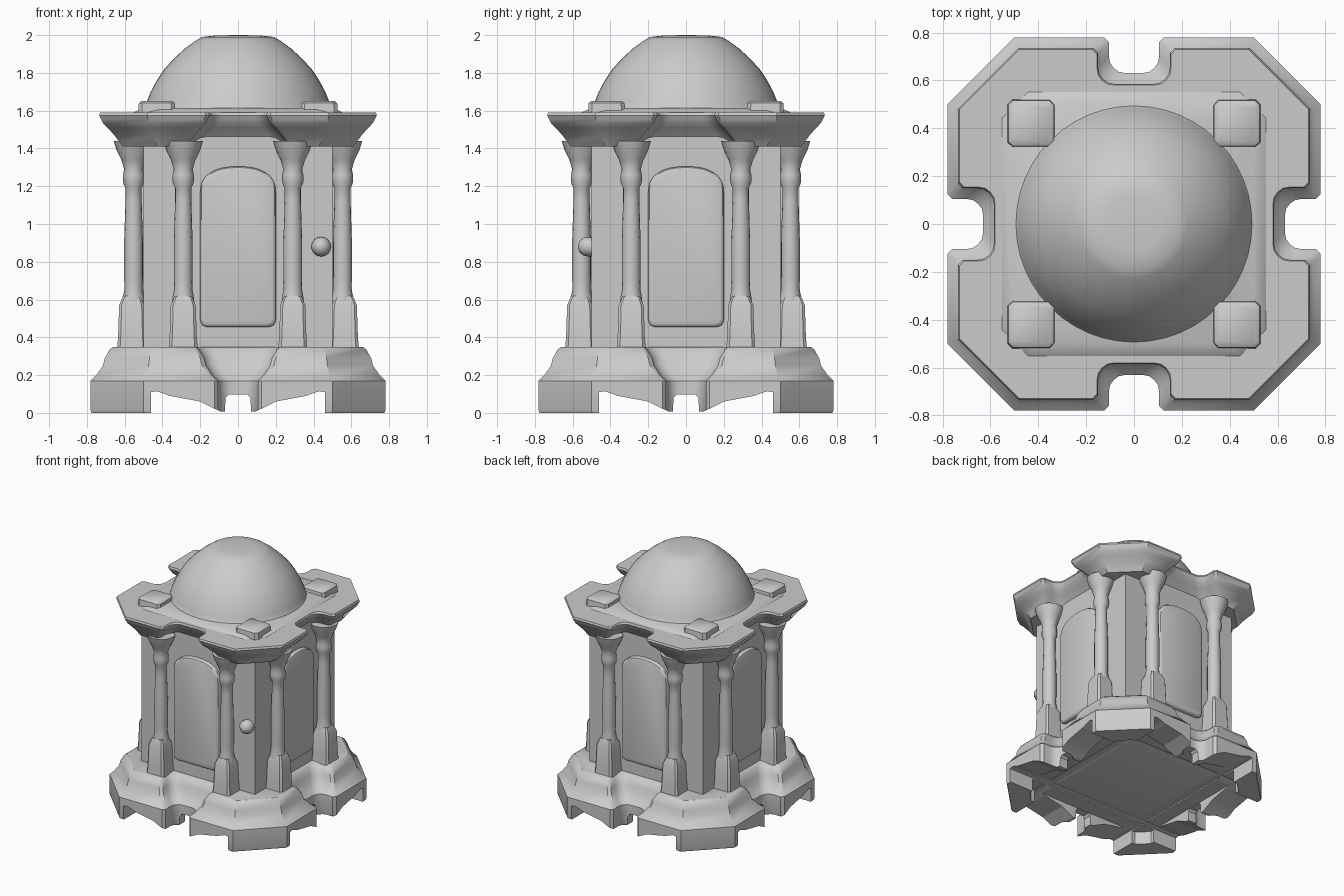
import bpy, bmesh, math
from mathutils import Matrix, Vector

if "Cube" in bpy.data.objects:
    bpy.data.objects.remove(bpy.data.objects["Cube"])


def loft(name, rings, smooth=35, rot=0):
    """Skin equal-length closed rings, cap both ends."""
    bm = bmesh.new()
    m = Matrix.Rotation(rot, 3, 'Z')
    vs = [[bm.verts.new(m @ Vector(p)) for p in r] for r in rings]
    n = len(rings[0])
    for a, b in zip(vs, vs[1:]):
        for i in range(n):
            j = (i + 1) % n
            bm.faces.new((a[i], a[j], b[j], b[i]))
    bm.faces.new(vs[0][::-1])
    bm.faces.new(vs[-1])
    bmesh.ops.recalc_face_normals(bm, faces=bm.faces)
    me = bpy.data.meshes.new(name)
    bm.to_mesh(me)
    bm.free()
    ob = bpy.data.objects.new(name, me)
    bpy.context.collection.objects.link(ob)
    select(ob)
    if smooth:
        bpy.ops.object.shade_smooth_by_angle(angle=math.radians(smooth))
    return ob


def select(ob):
    bpy.ops.object.select_all(action='DESELECT')
    ob.select_set(True)
    bpy.context.view_layer.objects.active = ob


def outline(o, z):
    """Chamfered square with a rounded notch in each side, offset inward by o."""
    A, C, w, D, r = 0.78 - o, 0.5 - 0.414 * o, 0.105 + o, 0.63 - o, 0.07
    half = [(-C, -A), (-w - .02, -A), (-w, -A + .02), (-w, -D - r),
            (-w + .08 * r, -D - .6 * r), (-w + .3 * r, -D - .3 * r),
            (-w + .6 * r, -D - .08 * r), (-w + r, -D)]
    side = half + [(-x, y) for x, y in reversed(half)]
    ring = []
    for k in range(4):
        c, s = round(math.cos(k * math.pi / 2)), round(math.sin(k * math.pi / 2))
        ring += [(x * c - y * s, x * s + y * c, z) for x, y in side]
    return ring


def circle(x, y, z, r, n):
    return [(x + r * math.cos(i * math.tau / n), y + r * math.sin(i * math.tau / n), z)
            for i in range(n)]


def rect(x, y, z, h):
    b = h * 0.8
    return [(x + i, y + j, z) for i, j in ((-b, -h), (b, -h), (h, -b), (h, b),
                                           (b, h), (-b, h), (-h, b), (-h, -b))]


def subtract(ob, cutter):
    cutter.hide_render = True
    mod = ob.modifiers.new("cut", 'BOOLEAN')
    mod.operation, mod.solver, mod.object = 'DIFFERENCE', 'EXACT', cutter
    select(ob)
    bpy.ops.object.modifier_apply(modifier=mod.name)
    bpy.data.objects.remove(cutter)


# Stepped base
base = loft("base", [outline(o, z) for z, o in (
    (0, 0.005), (0.015, 0), (0.17, 0), (0.2, 0.03), (0.25, 0.065),
    (0.29, 0.075), (0.335, 0.1), (0.35, 0.12))])

# Hollow underside, leaving corner feet and small teeth beside the notches
a, c = 0.57, 0.49
floor = [(-c, -a), (c, -a), (a, -c), (a, c), (c, a), (-c, a), (-a, c), (-a, -c)]
subtract(base, loft("floor_cutter", [[(x, y, z) for x, y in floor] for z in (-0.1, 0.1)], 0))
arch = [(-.46, -.1), (-.46, .11), (-.43, .115), (-.36, .09), (-.2, .06),
        (-.095, .008), (-.07, .008), (-.065, .08), (-.05, .098)]
arch += [(-x, z) for x, z in reversed(arch)]
for k in range(2):
    subtract(base, loft("arch_cutter", [[(x, y, z) for x, z in arch] for y in (-1, 1)],
                        0, k * math.pi / 2))
select(base)
bpy.ops.object.shade_smooth_by_angle(angle=math.radians(35))

# Square body
loft("body", [[(s * 0.5, t * 0.5, z) for s, t in ((-1, -1), (1, -1), (1, 1), (-1, 1))]
              for z in (0.3, 1.55)])

# Arched panels, one on each face
panel = [(-0.2, 0.49), (-0.19, 0.465), (-0.165, 0.455), (0.165, 0.455), (0.19, 0.465), (0.2, 0.49)]
for i in range(17):
    t = math.pi * i / 16
    cx, sx = math.cos(t), math.sin(t)
    panel.append((0.2 * math.copysign(abs(cx) ** 0.85, cx), 1.17 + 0.135 * sx ** 0.85
                  if sx > 1e-6 else 1.17))


def panel_ring(y, inset):
    return [(x * (1 - inset / 0.2), y, 0.88 + (z - 0.88) * (1 - inset / 0.42)) for x, z in panel]


shaft = [(0.58, 0.06), (0.62, 0.055), (0.66, 0.048), (0.72, 0.05), (0.9, 0.05), (1.12, 0.043),
         (1.19, 0.043), (1.22, 0.056), (1.26, 0.056), (1.29, 0.05), (1.34, 0.065),
         (1.39, 0.09), (1.44, 0.105)]
for k, side in enumerate(("front", "right", "back", "left")):
    rot = k * math.pi / 2
    loft(side + "_panel", [panel_ring(-0.46, 0), panel_ring(-0.52, 0),
                           panel_ring(-0.53, 0.006), panel_ring(-0.535, 0.018)], 35, rot)
    # Columns on pedestals, two per side
    for x, tag in ((-0.29, "_column_a"), (0.29, "_column_b")):
        loft(side + tag, [circle(x, -0.553, z, r, 16) for z, r in shaft], 50, rot)
        loft(side + tag + "_pedestal", [rect(x, -0.563, z, h) for z, h in (
            (0.33, 0.078), (0.4, 0.072), (0.57, 0.066), (0.62, 0.045))], 35, rot)

# Round knob beside the front right corner
loft("knob", [[(0.44 + r * math.cos(i * math.tau / 16), y, 0.88 + r * math.sin(i * math.tau / 16))
               for i in range(16)] for y, r in (
    (-0.48, 0.05), (-0.52, 0.052), (-0.545, 0.046), (-0.563, 0.03), (-0.572, 0.01))], 60)

# Cornice
loft("cornice", [outline(o, z) for z, o in (
    (1.41, 0.17), (1.43, 0.155), (1.47, 0.125), (1.51, 0.09), (1.535, 0.065),
    (1.555, 0.055), (1.575, 0.045), (1.59, 0.05))])

# Roof plinth and corner blocks
loft("roof_plinth", [rect(0, 0, 1.58, 0.56), rect(0, 0, 1.592, 0.55), rect(0, 0, 1.615, 0.5)])
for x in (-0.43, 0.43):
    for y in (-0.42, 0.42):
        loft("roof_block", [rect(x, y, z, h) for z, h in (
            (1.58, 0.1), (1.64, 0.095), (1.652, 0.08))])

# Flattened dome
loft("dome", [circle(0, 0, z, r, 48) for z, r in (
    (1.58, 0.52), (1.61, 0.495), (1.65, 0.482), (1.7, 0.462), (1.76, 0.43), (1.82, 0.39),
    (1.88, 0.335), (1.93, 0.28), (1.97, 0.225), (1.99, 0.19), (1.998, 0.12), (2.0, 0.02))], 40)
